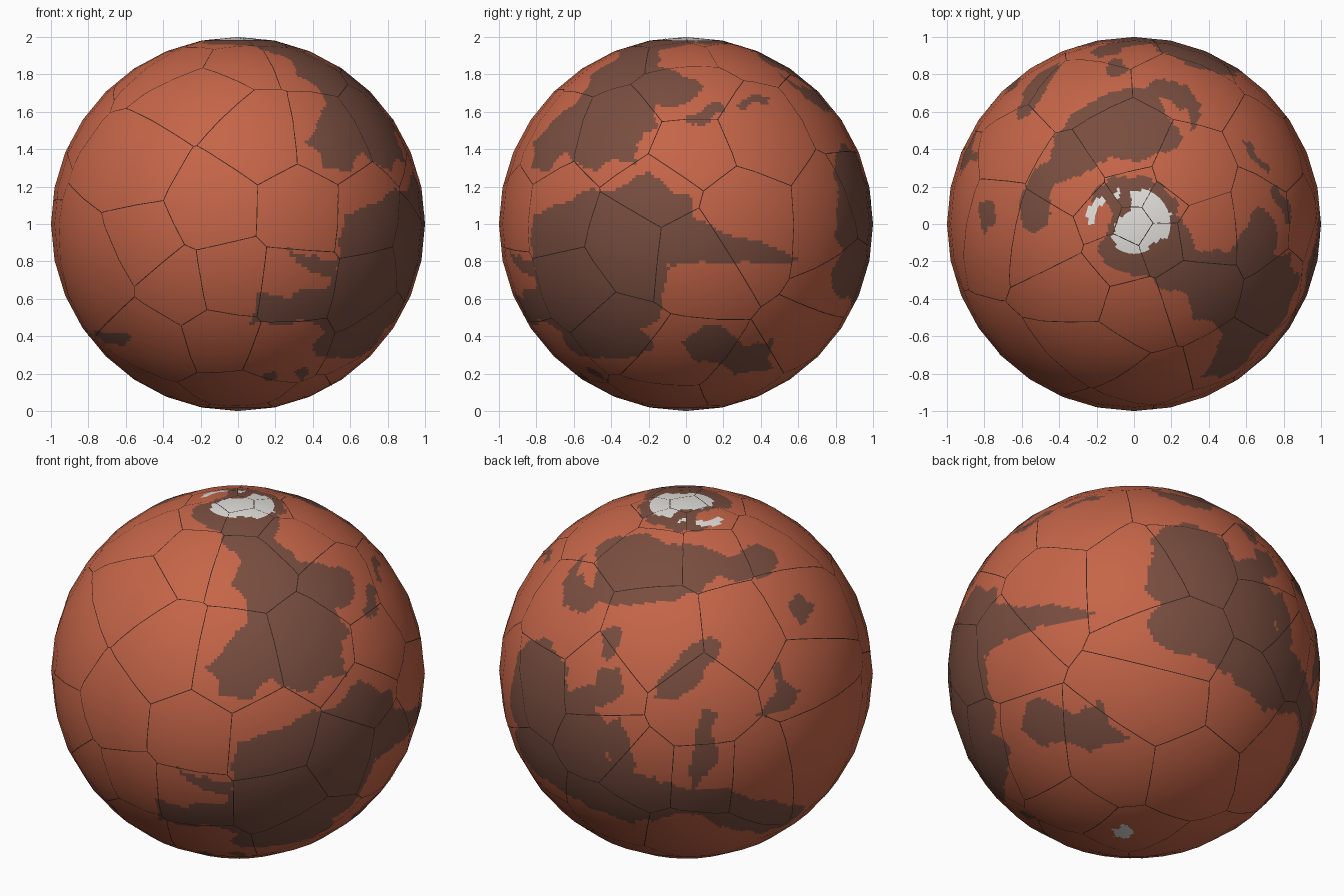
import bpy, math
from mathutils import Vector, noise
from mathutils.kdtree import KDTree

if "Cube" in bpy.data.objects:
    bpy.data.objects.remove(bpy.data.objects["Cube"])


def view(az, el):
    """Right, up and toward-viewer axes of a viewing direction."""
    a, e = math.radians(az), math.radians(el)
    d = Vector((math.cos(e) * math.cos(a), math.cos(e) * math.sin(a), math.sin(e)))
    r = Vector((-math.sin(a), math.cos(a), 0))
    return r, d.cross(r), d


FRONT, RIGHT, TOP = view(-90, 0), view(0, 0), view(-90, 90)
FR, BL, BR = view(-55, 25), view(125, 25), view(50, -30)
RED, DARK, ICE = range(3)
patches = []


def patch(v, mat, *n):
    """Surface region: an outline in hundredths, projected along a view."""
    pts = [(n[i] / 100, n[i + 1] / 100) for i in range(0, len(n), 2)]
    xs, ys = zip(*pts)
    patches.append((v, mat, pts, min(xs), max(xs), min(ys), max(ys)))


def inside(x, y, pts):
    hit = False
    x2, y2 = pts[-1]
    for x1, y1 in pts:
        if (y1 > y) != (y2 > y) and x < (x2 - x1) * (y - y1) / (y2 - y1) + x1:
            hit = not hit
        x2, y2 = x1, y1
    return hit


# dark upper right region
patch(FR, DARK, -12, 81, 23, 84, 20, 71, 33, 60, 60, 55, 64, 47, 60, 36, 52, 33, 60, 20, 55, 12,
      58, -4, 47, -2, 40, -11, 28, -10, 17, -4, 8, -15, -12, -13, -9, -4, -18, 3, -10, 9,
      -2, 20, 5, 28, 4, 39, -2, 48, 1, 60, -7, 68)
patch(FR, DARK, 70, 48, 75, 44, 74, 31, 69, 31)
# dark lower right region, front part then side part
patch(FRONT, DARK, 97, 16, 84, 19, 74, 11, 57, 4, 55, -11, 55, -30, 52, -35, 33, -35, 28, -40, 14, -37,
      9, -38, 8, -54, 28, -54, 33, -50, 44, -54, 49, -59, 40, -65, 43, -71, 60, -72, 74, -62,
      87, -46, 98, -19)
patch(FRONT, DARK, 25, -12, 33, -16, 52, -20, 55, -31, 38, -25, 28, -16)
patch(RIGHT, DARK, -82, -8, -68, 8, -55, 12, -40, 16, -22, 28, -17, 27, -10, 18, 2, 16, 5, 3, 26, -7,
      37, -8, 60, -18, 53, -21, 2, -21, -10, -23, -11, -35, -14, -51, -25, -56, -17, -67,
      -35, -72, -60, -67, -72, -52, -80, -40)
# small islands on the right and front
patch(RIGHT, DARK, -3, -65, 10, -54, 18, -54, 32, -65, 48, -62, 45, -73, 48, -77, 26, -81, 18, -75, 5, -74)
patch(RIGHT, DARK, 0, 55, 8, 53, 21, 62, 17, 65, 10, 59, 0, 58)
patch(RIGHT, DARK, 27, 62, 35, 70, 44, 69, 42, 64, 36, 66, 30, 61)
patch(RIGHT, DARK, 50, 80, 62, 74, 75, 65, 70, 65, 55, 75)
patch(FRONT, DARK, -78, -58, -66, -58, -56, -62, -62, -66, -72, -64)
patch(FRONT, DARK, 14, -81, 20, -78, 22, -82, 17, -84)
patch(FRONT, DARK, 30, -80, 35, -76, 38, -80, 33, -84)
# dark regions behind
patch(BL, DARK, -49, 68, -38, 73, -22, 75, -10, 69, 8, 67, 15, 65, 25, 62, 38, 70, 48, 64, 50, 58,
      44, 52, 25, 49, 18, 52, 10, 45, -10, 38, -28, 35, -45, 38, -55, 32, -66, 36, -67, 48,
      -61, 53, -57, 47, -49, 45)
patch(BL, DARK, -18, -13, -12, -2, 2, 14, 12, 18, 20, 16, 16, 6, 5, -6, -6, -15)
patch(BL, DARK, 55, 39, 61, 42, 70, 36, 64, 25, 56, 31)
patch(BL, DARK, 48, 9, 53, -4, 63, -10, 56, -20, 37, -25, 48, -12)
patch(BL, DARK, -46, 9, -44, 23, -35, 24, -34, 17, -42, 6)
patch(BL, DARK, -94, -15, -92, 9, -83, 18, -70, 11, -64, 2, -68, -10, -49, -7, -46, 2, -35, 2, -33, -12,
      -50, -20, -42, -28, -35, -25, -31, -35, -28, -56, -34, -58, -42, -46, -46, -39, -60, -34,
      -63, -40, -46, -45, -36, -55, -25, -63, -11, -60, 2, -63, 18, -62, 40, -69, 64, -72,
      56, -82, 40, -87, 18, -82, 2, -75, -19, -80, -41, -77, -52, -72, -68, -63, -81, -53, -89, -37)
patch(BL, DARK, 10, -18, 17, -23, 14, -34, 18, -45, 12, -55, 4, -64, 1, -53, 5, -39)
patch(BR, DARK, 9, 58, 17, 76, 27, 81, 44, 74, 57, 60, 66, 52, 62, 40, 74, 36, 78, 20, 90, 5, 88, -14,
      75, -20, 68, -20, 62, -10, 54, -7, 49, 4, 38, 9, 25, 9, 11, 17, 6, 25, 14, 38, 6, 44)
# dark collar and ice caps
patch(TOP, DARK, -24, 12, -20, 20, -10, 25, 5, 26, 17, 20, 24, 10, 25, -5, 24, -18, 15, -28, 0, -28,
      -12, -24, -20, -14, -15, -5, -12, 5, -15, 12)
patch(TOP, ICE, -12, -9, -10, 1, -2, 8, -2, 17, 9, 19, 14, 13, 20, 5, 18, -8, 9, -10, 7, -14, -2, -17, -9, -13)
patch(TOP, ICE, -26, 1, -24, 10, -17, 16, -15, 13, -20, 6, -22, -2)
patch(TOP, ICE, -11, 15, -7, 20, -6, 18, -9, 13)
patch(BR, ICE, -12, -84, -6, -82, 0, -85, -3, -90, -10, -89)

# plate centres, read in each view; near-duplicates are skipped
seeds = []


def plates(v, gap, *n):
    for i in range(0, len(n), 2):
        a, b = n[i] / 100, n[i + 1] / 100
        p = v[0] * a + v[1] * b + v[2] * math.sqrt(max(0, 1 - a * a - b * b))
        p.normalize()
        if all((p - q).length > gap for q in seeds):
            seeds.append(p)


plates(TOP, .1, 0, 0, 14, 10, 14, -9, 0, 18, -17, 6, -8, -17, -32, 20, -5, 38, 25, 25, 35, -5,
       30, -35, 0, -45, -30, -35, -45, -5)
plates(FRONT, .25, -15, 10, 12, 47, -55, 30, -52, -10, -33, -35, -5, -32, 30, -35, 35, 8, -22, 70,
       -75, -25, -45, -62, -10, -62, 25, -68, 70, 5, 70, -35, 48, 45)
plates(RIGHT, .25, -15, 17, 2, 40, 30, 5, -30, -10, -35, 50, 40, 50, 0, 70)
plates(BL, .25, 8, -18, -18, 18, 35, 22, -48, -8, -45, -38, -25, -55, 10, -58, 40, -55, 65, 0, 70, -38,
       -22, 52, 2, 58, 32, 55, 60, 35, -68, 30, -80, -5, 0, -88)
plates(BR, .25, -38, 60, 5, 55, 22, 15, 15, -14, -12, -52, -55, -50, -78, -45, 30, -55, 65, 25,
       62, -15, -75, 20, 55, 60, -5, -88)
plates(view(-90, -90), .3, 0, 0, 35, 10, -35, 10, 0, -40, 0, 40)
tree = KDTree(len(seeds))
for i, s in enumerate(seeds):
    tree.insert(s, i)
tree.balance()

# globe: 32 x 16 sphere whose flat facets are finely divided
N, SEG, RINGS = 11, 32, 16
COLS, ROWS = N * SEG, N * RINGS


def on_polygon(k, count, turn):
    """Point k on the straight-sided outline of a circle."""
    j, t = divmod(k, N)
    a, b = turn * j / count, turn * (j + 1) / count
    return (math.cos(a) * (1 - t / N) + math.cos(b) * t / N,
            math.sin(a) * (1 - t / N) + math.sin(b) * t / N)


circle = [on_polygon(k, SEG, 2 * math.pi) for k in range(COLS)]
verts = [Vector((0, 0, 1))]
for i in range(1, ROWS):
    z, r = on_polygon(i, RINGS, math.pi)
    verts += [Vector((r * x, r * y, z)) for x, y in circle]
verts.append(Vector((0, 0, -1)))
last = len(verts) - 1
faces = []
for i in range(ROWS):
    a, b = 1 + (i - 1) * COLS, 1 + i * COLS
    for j in range(COLS):
        k = (j + 1) % COLS
        if i == 0:
            faces.append((0, b + j, b + k))
        elif i == ROWS - 1:
            faces.append((a + j, last, a + k))
        else:
            faces.append((a + j, b + j, b + k, a + k))

# colour each face by region, with a ragged edge
colours = []
for f in faces:
    p = (verts[f[0]] + verts[f[2]]).normalized()
    p = p + noise.noise_vector(p * 9) * .018 + noise.noise_vector(p * 24) * .012
    best = RED
    for (r, u, d), mat, pts, x0, x1, y0, y1 in patches:
        if mat > best and x0 < p.dot(r) < x1 and y0 < p.dot(u) < y1 and p.dot(d) > 0 \
                and inside(p.dot(r), p.dot(u), pts):
            best = mat
    colours.append(best)

# hairline cracks: thin strips along the borders between plates
W = .0022


def clip(poly, no, off):
    out = []
    for p, q in zip(poly, poly[1:] + poly[:1]):
        a, b = p.dot(no) - off, q.dot(no) - off
        if a >= 0:
            out.append(p)
        if (a >= 0) != (b >= 0):
            out.append(p.lerp(q, a / (a - b)))
    return out


label = [tree.find(v)[1] for v in verts]
cverts, cfaces = [], []
for f in faces:
    ids = sorted({label[i] for i in f})
    for n, a in enumerate(ids):
        for b in ids[n + 1:]:
            no = (seeds[a] - seeds[b]).normalized()
            poly = clip(clip([verts[i] for i in f], no, -W), -no, -W)
            for c in ids:
                if c not in (a, b):
                    poly = clip(poly, seeds[a] - seeds[c], 0)
            if len(poly) > 2:
                cfaces.append(range(len(cverts), len(cverts) + len(poly)))
                cverts += [p * 1.0015 for p in poly]


def make(name, vs, fs, mats):
    mesh = bpy.data.meshes.new(name)
    mesh.from_pydata([(v.x, v.y, v.z + 1) for v in vs], [], [tuple(f) for f in fs])
    for m in mats:
        mesh.materials.append(m)
    mesh.polygons.foreach_set("use_smooth", [True] * len(fs))
    mesh.update()
    mesh.normals_split_custom_set_from_vertices([tuple(v.normalized()) for v in vs])
    ob = bpy.data.objects.new(name, mesh)
    bpy.context.collection.objects.link(ob)
    return mesh


def material(name, *col):
    m = bpy.data.materials.new(name)
    m.diffuse_color = (*col, 1)
    m.use_nodes = True
    m.node_tree.nodes["Principled BSDF"].inputs["Base Color"].default_value = m.diffuse_color
    return m


globe = make("globe", verts, faces, [material("rust red", .56, .13, .065),
                                     material("dark brown", .19, .075, .05),
                                     material("ice white", .75, .74, .71)])
globe.polygons.foreach_set("material_index", colours)
globe.update()
make("plate_cracks", cverts, cfaces, [material("crack black", .03, .015, .012)])
